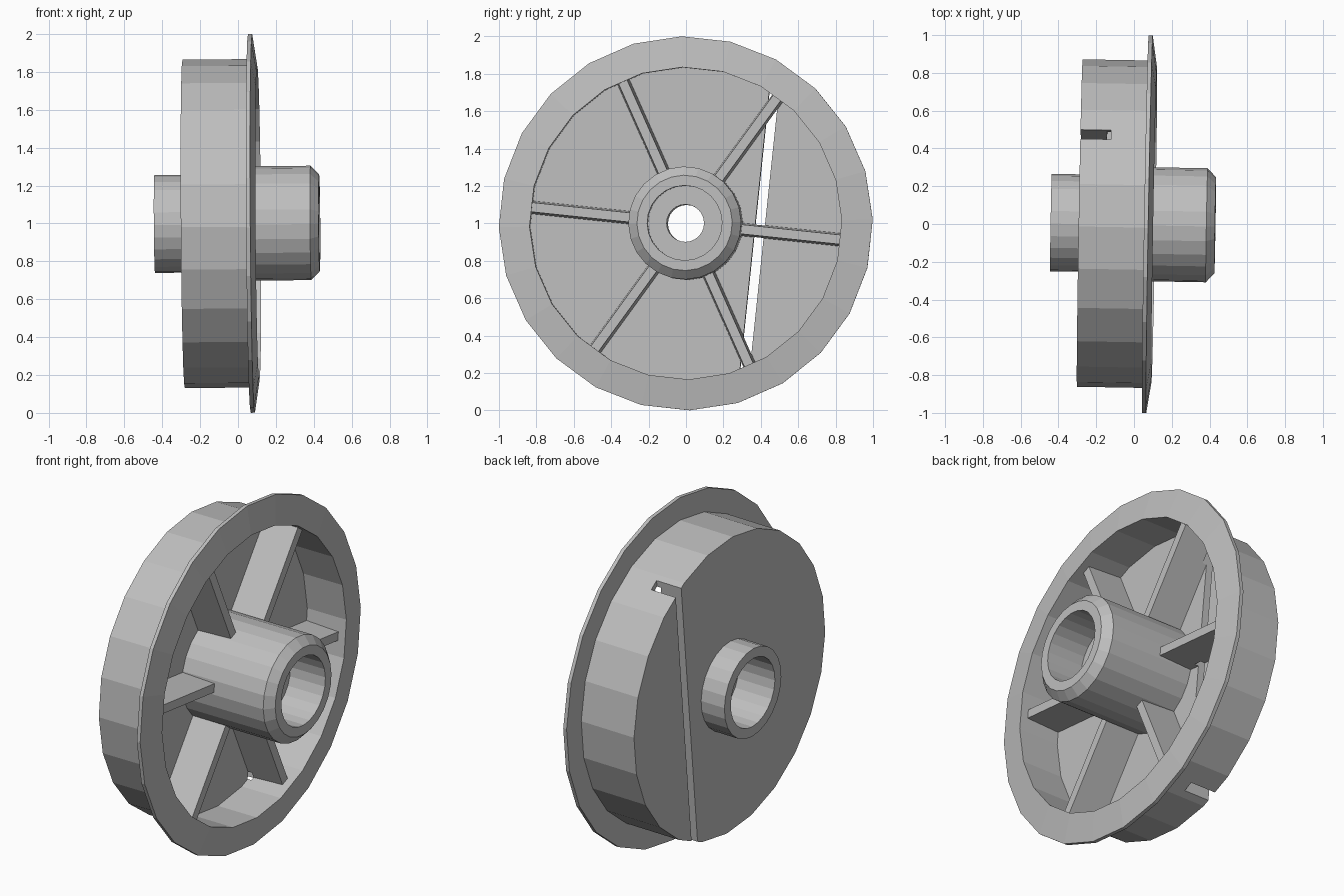
import bpy
import bmesh
from math import cos, sin, pi, radians
from mathutils import Matrix

cube = bpy.data.objects.get("Cube")
if cube:
    bpy.data.objects.remove(cube, do_unlink=True)

SIDES = 24
SPIN = radians(-6)
# Wheel axle runs along x, leaning very slightly
POSE = (Matrix.Translation((0, 0, 1)) @ Matrix.Rotation(radians(-1), 4, 'Z')
        @ Matrix.Rotation(radians(-0.4), 4, 'Y'))

grey = bpy.data.materials.new("plain grey")
grey.use_nodes = True
grey.diffuse_color = (0.52, 0.52, 0.52, 1)
grey.node_tree.nodes["Principled BSDF"].inputs["Base Color"].default_value = grey.diffuse_color


def finish(bm, name):
    bmesh.ops.recalc_face_normals(bm, faces=bm.faces)
    bm.transform(POSE)
    mesh = bpy.data.meshes.new(name)
    bm.to_mesh(mesh)
    bm.free()
    mesh.materials.append(grey)
    obj = bpy.data.objects.new(name, mesh)
    bpy.context.collection.objects.link(obj)
    return obj


def lathe(name, profile):
    """Revolve a closed (axial, radius) profile around the axle."""
    bm = bmesh.new()
    rings = []
    for i in range(SIDES):
        t = 2 * pi * i / SIDES + radians(1.2)
        rings.append([bm.verts.new((a, r * cos(t), r * sin(t))) for a, r in profile])
    n = len(profile)
    for i in range(SIDES):
        p, q = rings[i], rings[(i + 1) % SIDES]
        for j in range(n):
            k = (j + 1) % n
            bm.faces.new((p[j], p[k], q[k], q[j]))
    return finish(bm, name)


def box(name, x0, x1, y0, y1, width0, width1, angle):
    """Radial block whose width tapers from x0 to x1."""
    bm = bmesh.new()
    bmesh.ops.create_cube(bm, size=1)
    for v in bm.verts:
        w = width0 if v.co.x < 0 else width1
        v.co = (x0 if v.co.x < 0 else x1, y0 if v.co.y < 0 else y1, v.co.z * w)
    bm.transform(Matrix.Rotation(angle, 4, 'X'))
    return finish(bm, name)


# Flanged drum with a closed back plate
drum = lathe("flanged_drum", [
    (-0.287, 0.23), (-0.287, 0.867), (0.06, 0.867), (0.06, 1.0),
    (0.082, 1.0), (0.107, 0.835), (-0.15, 0.835), (-0.15, 0.23)])

# Hub, bored from both ends with a pierced web between
lathe("hub", [
    (-0.44, 0.2), (-0.44, 0.258), (-0.22, 0.258), (-0.22, 0.302),
    (0.385, 0.302), (0.43, 0.255), (0.43, 0.2), (0.2, 0.2),
    (0.2, 0.1), (-0.2, 0.1), (-0.2, 0.2)])

# Six tapered spokes
spokes = [box(f"spoke_{i + 1}", -0.16, 0.06, 0.27, 0.845, 0.07, 0.05, SPIN + i * pi / 3)
          for i in range(6)]

# Straight slot across the back
slot = box("slot_cutter", -0.4, -0.125, 0.366, 0.418, 2.2, 2.2, SPIN)
slot.hide_render = True
for obj in [drum] + spokes:
    cut = obj.modifiers.new("slot", 'BOOLEAN')
    cut.operation = 'DIFFERENCE'
    cut.solver = 'EXACT'
    cut.object = slot
    bpy.context.view_layer.objects.active = obj
    bpy.ops.object.modifier_apply(modifier=cut.name)
bpy.data.objects.remove(slot, do_unlink=True)
